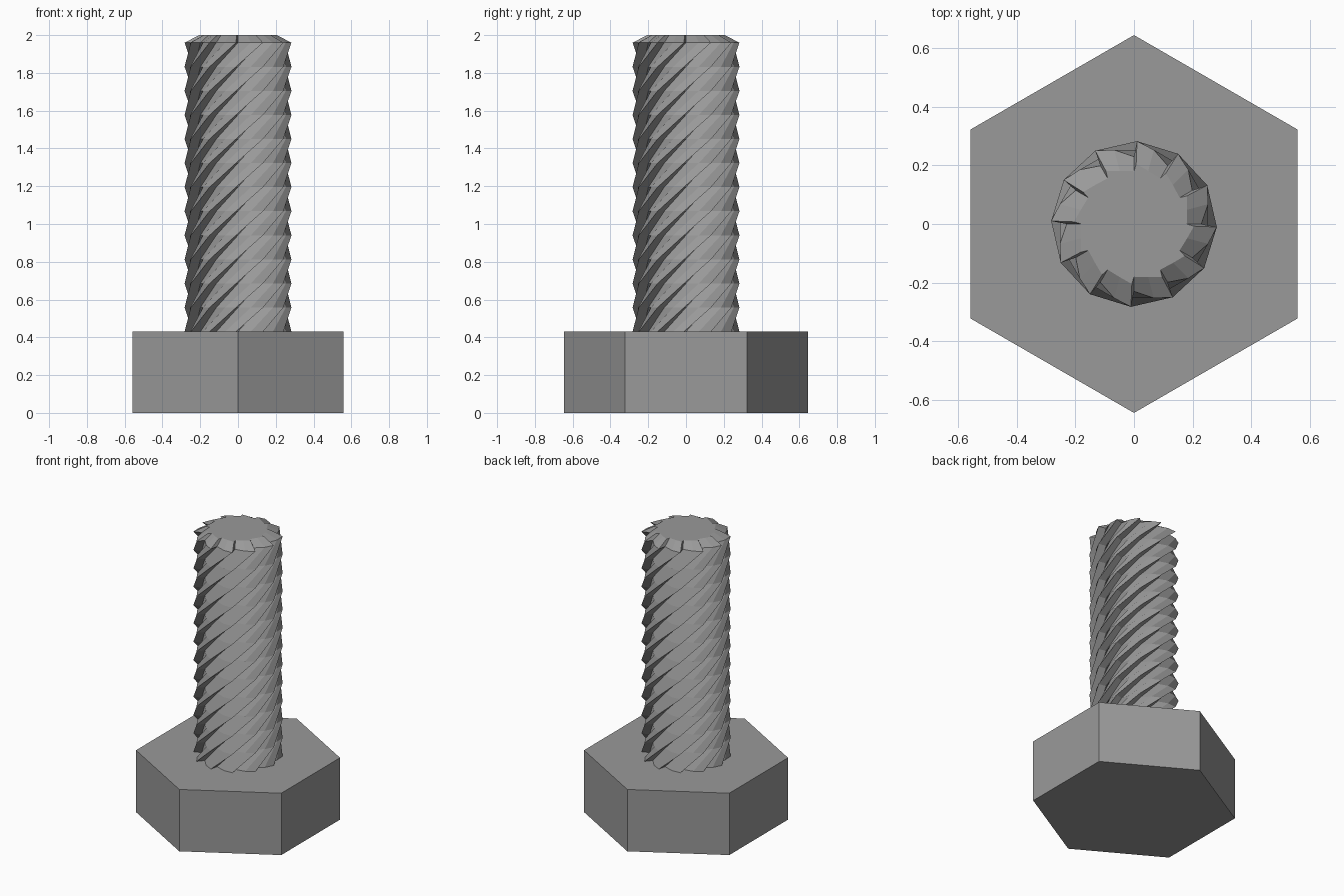
import bpy, bmesh
from math import sin, cos, pi, tau

if "Cube" in bpy.data.objects:
    bpy.data.objects.remove(bpy.data.objects["Cube"], do_unlink=True)

HEAD_TOP, CHAMFER_Z, TOP = 0.43, 1.96, 2.0
TEETH, ROWS = 12, 12
TWIST = tau                     # one full turn along the shank

# Single plain steel colour
steel = bpy.data.materials.new("steel_grey")
steel.use_nodes = True
steel.diffuse_color = (0.32, 0.32, 0.32, 1)
steel.node_tree.nodes["Principled BSDF"].inputs["Base Color"].default_value = steel.diffuse_color


def finish(bm, name):
    bmesh.ops.recalc_face_normals(bm, faces=bm.faces)
    mesh = bpy.data.meshes.new(name)
    bm.to_mesh(mesh)
    bm.free()
    mesh.materials.append(steel)
    obj = bpy.data.objects.new(name, mesh)
    bpy.context.collection.objects.link(obj)
    return obj


def ring(bm, z, turn, profile):
    """One ratchet-shaped cross-section; profile is (fraction of tooth, radius)."""
    verts = []
    for tooth in range(TEETH):
        for part, r in profile:
            a = -pi / 2 + turn + (tooth + part) * tau / TEETH
            verts.append(bm.verts.new((r * cos(a), r * sin(a), z)))
    return verts


# Hexagonal head, corners at front and back
bm = bmesh.new()
hexagon = [bm.verts.new((0.645 * cos(pi / 2 + i * tau / 6),
                         0.645 * sin(pi / 2 + i * tau / 6), 0)) for i in range(6)]
base = bm.faces.new(hexagon)
top = bmesh.ops.extrude_face_region(bm, geom=[base])["geom"]
bmesh.ops.translate(bm, vec=(0, 0, HEAD_TOP),
                    verts=[v for v in top if isinstance(v, bmesh.types.BMVert)])
finish(bm, "hex_head")

# Threaded shank: twisted ratchet sections, then a chamfered tip
thread = [(0.0, 0.23), (0.5, 0.262), (0.93, 0.283)]
tip = [(0.0, 0.18), (0.5, 0.188), (0.93, 0.205)]
bm = bmesh.new()
rings = []
for row in range(ROWS + 1):
    t = row / ROWS
    rings.append(ring(bm, HEAD_TOP + t * (CHAMFER_Z - HEAD_TOP), (t - 1) * TWIST, thread))
rings.append(ring(bm, TOP, 0, tip))
for low, high in zip(rings, rings[1:]):
    n = len(low)
    for i in range(n):
        j = (i + 1) % n
        bm.faces.new((low[i], low[j], high[j], high[i]))
bm.faces.new(rings[0])
bm.faces.new(rings[-1])
finish(bm, "threaded_shank")
